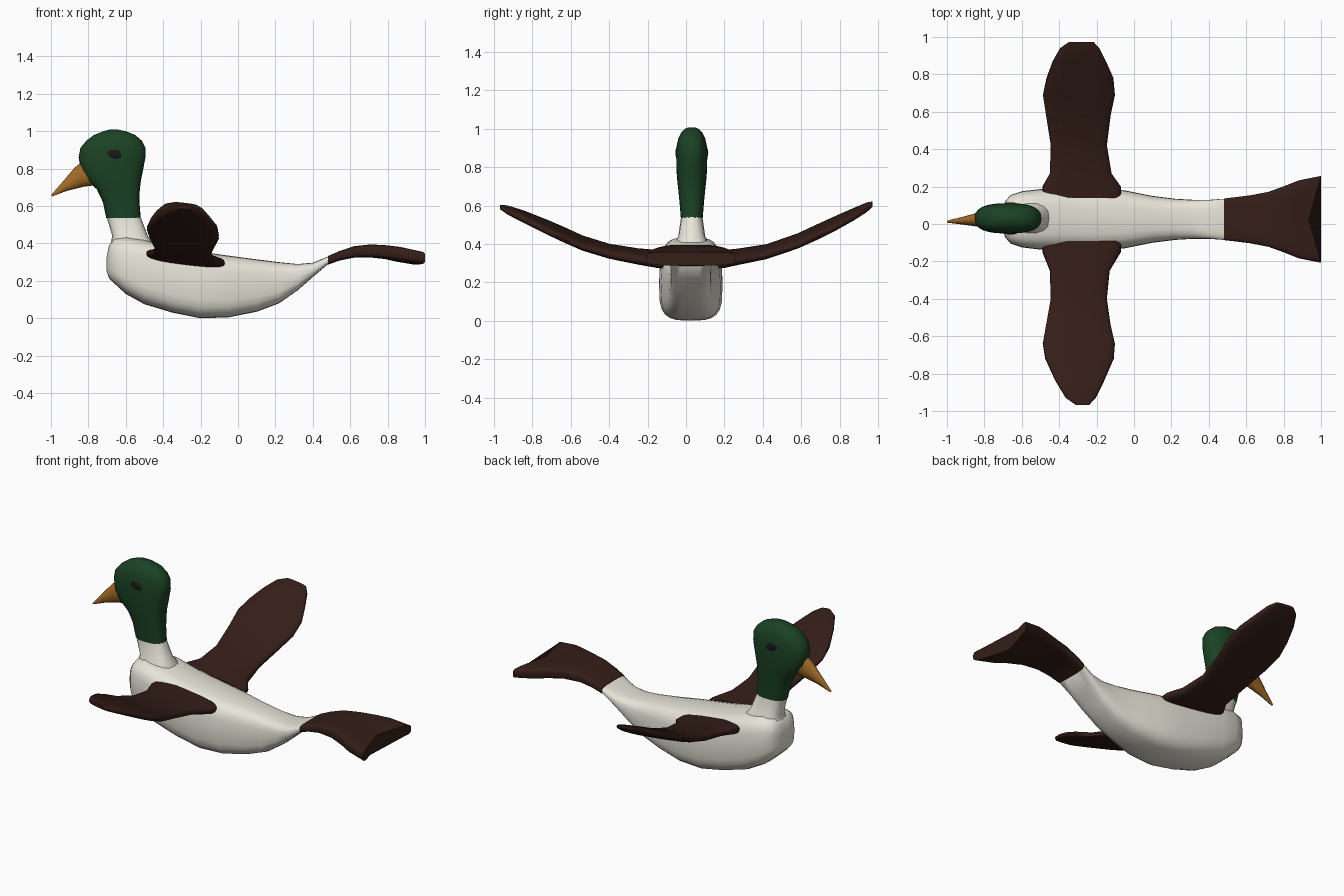
import bpy, bmesh
from math import sin, cos, pi, radians, copysign
from mathutils import Vector as V

CY = 0.025  # body centre line in y


def material(name, rgb):
    m = bpy.data.materials.new(name)
    m.diffuse_color = (*rgb, 1)
    return m


WHITE = material("cream", (0.80, 0.78, 0.69))
GREEN = material("green", (0.011, 0.055, 0.018))
BROWN = material("brown", (0.035, 0.013, 0.009))
ORANGE = material("orange", (0.36, 0.15, 0.02))
BLACK = material("black", (0.01, 0.008, 0.008))


def ring(centre, u, v, n=2.0, count=24):
    """Superellipse ring with half axes u and v."""
    pts = []
    for i in range(count):
        t = 2 * pi * i / count
        a = copysign(abs(cos(t)) ** (2 / n), cos(t))
        b = copysign(abs(sin(t)) ** (2 / n), sin(t))
        pts.append(V(centre) + V(u) * a + V(v) * b)
    return pts


def finish(ob, mat, angle):
    ob.data.materials.append(mat)
    bpy.ops.object.select_all(action='DESELECT')
    ob.select_set(True)
    bpy.context.view_layer.objects.active = ob
    bpy.ops.object.shade_smooth_by_angle(angle=radians(angle))


def loft(name, rings, mat, angle=50):
    bm = bmesh.new()
    rows = [[bm.verts.new(p) for p in r] for r in rings]
    k = len(rows[0])
    for a, b in zip(rows, rows[1:]):
        for i in range(k):
            j = (i + 1) % k
            bm.faces.new((a[i], a[j], b[j], b[i]))
    bm.faces.new(rows[0])
    bm.faces.new(rows[-1])
    bmesh.ops.recalc_face_normals(bm, faces=bm.faces)
    me = bpy.data.meshes.new(name)
    bm.to_mesh(me)
    bm.free()
    ob = bpy.data.objects.new(name, me)
    bpy.context.collection.objects.link(ob)
    finish(ob, mat, angle)
    return ob


# Body: x, bottom, top, half width
body = [(-.702, .25, .33, .05), (-.69, .215, .39, .095), (-.66, .185, .425, .13),
        (-.6, .13, .435, .15), (-.5, .075, .42, .162), (-.35, .03, .38, .165),
        (-.2, .0, .355, .165), (-.05, .005, .335, .155), (.1, .035, .315, .125),
        (.22, .08, .30, .11), (.32, .15, .29, .104), (.4, .22, .297, .104),
        (.48, .288, .33, .11)]
loft("body", [ring((x, CY, (b + t) / 2), (0, w, 0), (0, 0, (t - b) / 2), 3.4)
              for x, b, t, w in body], WHITE)

# Tail: flared fan with a notched end
tail = [(.48, .286, .332, .111, 0), (.54, .308, .358, .118, 0), (.62, .324, .385, .128, 0),
        (.72, .325, .395, .147, .01), (.81, .316, .39, .18, .02),
        (.88, .303, .382, .208, .035), (1.0, .288, .358, .232, .065)]
rings = []
for x, b, t, w, notch in tail:
    r = ring((x, CY, (b + t) / 2), (0, w, 0), (0, 0, (t - b) / 2), 5, 32)
    for p in r:
        p.x -= notch * (1 - abs(p.y - CY) / w)
    rings.append(r)
loft("tail", rings, BROWN, 40)


# Wings: y, front x, back x, centre height, half thickness
def wing(name, rows):
    loft(name, [ring(((a + b) / 2, y, z), ((b - a) / 2, 0, -.12 * (b - a) / 2),
                     (0, 0, h), 2.8) for y, a, b, z, h in rows], BROWN, 45)


wing("left_wing", [(.14, -.49, -.07, .318, .035), (.20, -.49, -.07, .322, .035),
                   (.27, -.45, -.12, .333, .034), (.42, -.445, -.145, .36, .031),
                   (.58, -.47, -.125, .415, .03), (.69, -.487, -.102, .465, .029),
                   (.78, -.468, -.11, .508, .028), (.87, -.435, -.15, .553, .025),
                   (.94, -.395, -.185, .59, .02), (.972, -.35, -.215, .607, .01)])
wing("right_wing", [(-.09, -.49, -.07, .318, .035), (-.15, -.49, -.07, .322, .035),
                    (-.25, -.45, -.13, .335, .034), (-.4, -.445, -.145, .362, .031),
                    (-.54, -.47, -.125, .405, .03), (-.64, -.488, -.102, .45, .029),
                    (-.72, -.475, -.108, .486, .028), (-.84, -.42, -.16, .54, .026),
                    (-.93, -.365, -.205, .577, .02), (-.968, -.31, -.24, .592, .01)])


# Neck and head: z, front x, back x, half width
def stack(name, rows, mat, n, count, angle):
    return loft(name, [ring(((a + b) / 2, CY + .005, z), ((b - a) / 2, 0, 0),
                            (0, w, 0), n, count) for z, a, b, w in rows], mat, angle)


stack("neck", [(.36, -.685, -.44, .10), (.405, -.68, -.452, .09), (.44, -.672, -.482, .07),
               (.54, -.702, -.52, .056)], WHITE, 2.6, 16, 35)
stack("head", [(.535, -.704, -.52, .057), (.62, -.722, -.527, .064), (.69, -.755, -.525, .071),
               (.735, -.805, -.519, .076), (.79, -.84, -.508, .08), (.86, -.852, -.495, .081),
               (.91, -.843, -.495, .079), (.95, -.81, -.515, .07), (.98, -.77, -.55, .055),
               (1.0, -.72, -.6, .035), (1.008, -.69, -.64, .015)], GREEN, 2.6, 24, 50)

# Beak: tapered cone pointing forward and down
loft("beak", [ring((-.80, CY, .775), (-.03, 0, .065), (0, .042, 0), 2, 12),
              ring((-.85, CY - .003, .755), (-.022, 0, .052), (0, .034, 0), 2, 12),
              ring((-.925, CY - .008, .707), (-.01, 0, .026), (0, .019, 0), 2, 12),
              ring((-.997, CY - .012, .655), (-.002, 0, .004), (0, .006, 0), 2, 12)], ORANGE)

# Eyes
for side, s in (("left", 1), ("right", -1)):
    bpy.ops.mesh.primitive_uv_sphere_add(segments=16, ring_count=10, radius=1,
                                         location=(-.66, CY + .005 + s * .074, .876),
                                         rotation=(0, radians(14), 0))
    eye = bpy.context.object
    eye.name = side + "_eye"
    eye.scale = (.043, .012, .027)
    finish(eye, BLACK, 60)
